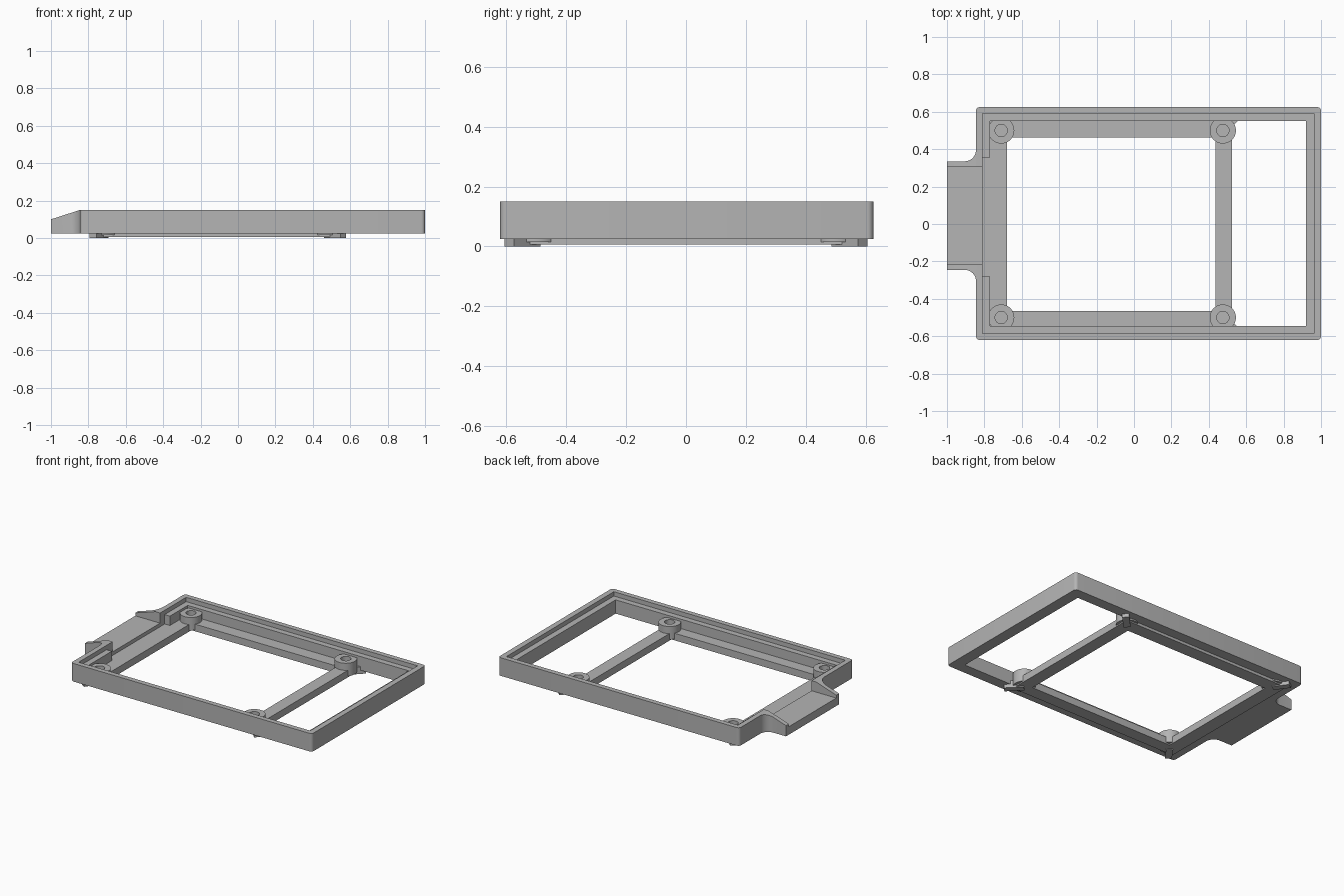
import bpy, bmesh
from math import sin, cos, pi
from mathutils import Vector

cube = bpy.data.objects.get("Cube")
if cube:
    bpy.data.objects.remove(cube, do_unlink=True)

grey = bpy.data.materials.new("plain grey")
grey.use_nodes = True
grey.diffuse_color = (0.46, 0.46, 0.46, 1)
grey.node_tree.nodes["Principled BSDF"].inputs["Base Color"].default_value = grey.diffuse_color


def prism(name, outline, low, high, axis="z"):
    """Extrude an outline of (x, y) along z, or of (x, z) along y."""
    bm = bmesh.new()
    place = (lambda a, b: (a, b, low)) if axis == "z" else (lambda a, b: (a, low, b))
    face = bm.faces.new([bm.verts.new(place(a, b)) for a, b in outline])
    step = (0, 0, high - low) if axis == "z" else (0, high - low, 0)
    new = bmesh.ops.extrude_face_region(bm, geom=[face])["geom"]
    bmesh.ops.translate(bm, vec=step, verts=[v for v in new if isinstance(v, bmesh.types.BMVert)])
    bmesh.ops.recalc_face_normals(bm, faces=bm.faces)
    mesh = bpy.data.meshes.new(name)
    bm.to_mesh(mesh)
    bm.free()
    mesh.materials.append(grey)
    obj = bpy.data.objects.new(name, mesh)
    bpy.context.collection.objects.link(obj)
    return obj


def box(name, x0, x1, y0, y1, z0, z1):
    return prism(name, [(x0, y0), (x1, y0), (x1, y1), (x0, y1)], z0, z1)


def arc(cx, cy, r, start, end, steps):
    angles = [start + (end - start) * i / steps for i in range(steps + 1)]
    return [(cx + r * cos(a), cy + r * sin(a)) for a in angles]


def circle(cx, cy, r):
    return arc(cx, cy, r, 0, 2 * pi, 40)[:-1]


def combine(obj, other, operation):
    """Apply a boolean and remove the helper."""
    mod = obj.modifiers.new("join", "BOOLEAN")
    mod.operation, mod.solver, mod.object = operation, "EXACT", other
    graph = bpy.context.evaluated_depsgraph_get()
    mesh = bpy.data.meshes.new_from_object(obj.evaluated_get(graph))
    obj.modifiers.clear()
    obj.data = mesh
    bpy.data.objects.remove(other, do_unlink=True)


def smooth(obj):
    bpy.ops.object.select_all(action="DESELECT")
    obj.select_set(True)
    bpy.context.view_layer.objects.active = obj
    bpy.ops.object.shade_smooth_by_angle()


LEFT, RIGHT, FRONT, BACK = -0.845, 1.0, -0.62, 0.625
BASE, TOP = 0.025, 0.15
r = 0.02

# Outer frame block with rounded corners
corners = [(RIGHT - r, BACK - r), (LEFT + r, BACK - r), (LEFT + r, FRONT + r), (RIGHT - r, FRONT + r)]
outline = []
for i, (cx, cy) in enumerate(corners):
    outline += arc(cx, cy, r, i * pi / 2, (i + 1) * pi / 2, 5)
frame = prism("frame", outline, BASE, TOP)

# Side tab: filleted into the frame, with sloping cheeks
f = 0.06
tab_front, tab_back = -0.245, 0.335
tab_outline = [(-1, tab_front)] + arc(LEFT - f, tab_front - f, f, pi / 2, 0, 8)
tab_outline += [(-0.82, tab_front - f), (-0.82, tab_back + f)]
tab_outline += arc(LEFT - f, tab_back + f, f, 0, -pi / 2, 8) + [(-1, tab_back)]
tab = prism("tab", tab_outline, BASE, TOP)
slope = prism("slope", [(-1.031, 0.09), (LEFT, TOP), (LEFT, 0.2), (-1.031, 0.2)], -0.5, 0.5, "y")
combine(tab, slope, "DIFFERENCE")
combine(frame, tab, "UNION")

# Stepped opening, tab channel and lowered inner ledge
for cutter in (
    box("opening", -0.77, 0.92, -0.545, 0.55, 0, 0.3),
    box("recess", -0.81, 0.962, -0.585, 0.59, 0.12, 0.3),
    box("channel", -1.1, -0.80, tab_front + 0.03, tab_back - 0.03, 0.08, 0.3),
    box("ledge_notch", -0.81, -0.75, -0.28, 0.355, 0.055, 0.3),
):
    combine(frame, cutter, "DIFFERENCE")
smooth(frame)

# Support rails below the opening
z0, z1 = 0.006, 0.055
box("left_rail", -0.775, -0.68, -0.55, 0.555, z0, z1)
box("cross_rail", 0.437, 0.525, -0.55, 0.555, z0, z1)
box("front_rail", -0.68, 0.437, -0.55, -0.465, z0, z1)
box("back_rail", -0.68, 0.437, 0.462, 0.555, z0, z1)

# Screw posts with blind holes, and diagonal feet gripping the frame
for px, out_x, side in ((-0.71, -0.065, "left"), (0.475, 0.088, "right")):
    for sy, end in ((-1, "front"), (1, "back")):
        py = 0.5 * sy
        post = prism(f"{end}_{side}_post", circle(px, py, 0.07), 0.015, 0.104)
        combine(post, prism("hole", circle(px, py, 0.033), 0.035, 0.2), "DIFFERENCE")
        smooth(post)
        along = Vector((out_x, 0.09 * sy))
        across = Vector((-along.y, along.x)).normalized() * 0.022
        start = Vector((px, py))
        tip = start + along
        points = [start - across, tip - across, tip + across, start + across]
        prism(f"{end}_{side}_foot", [tuple(p) for p in points], 0.0, 0.05)
